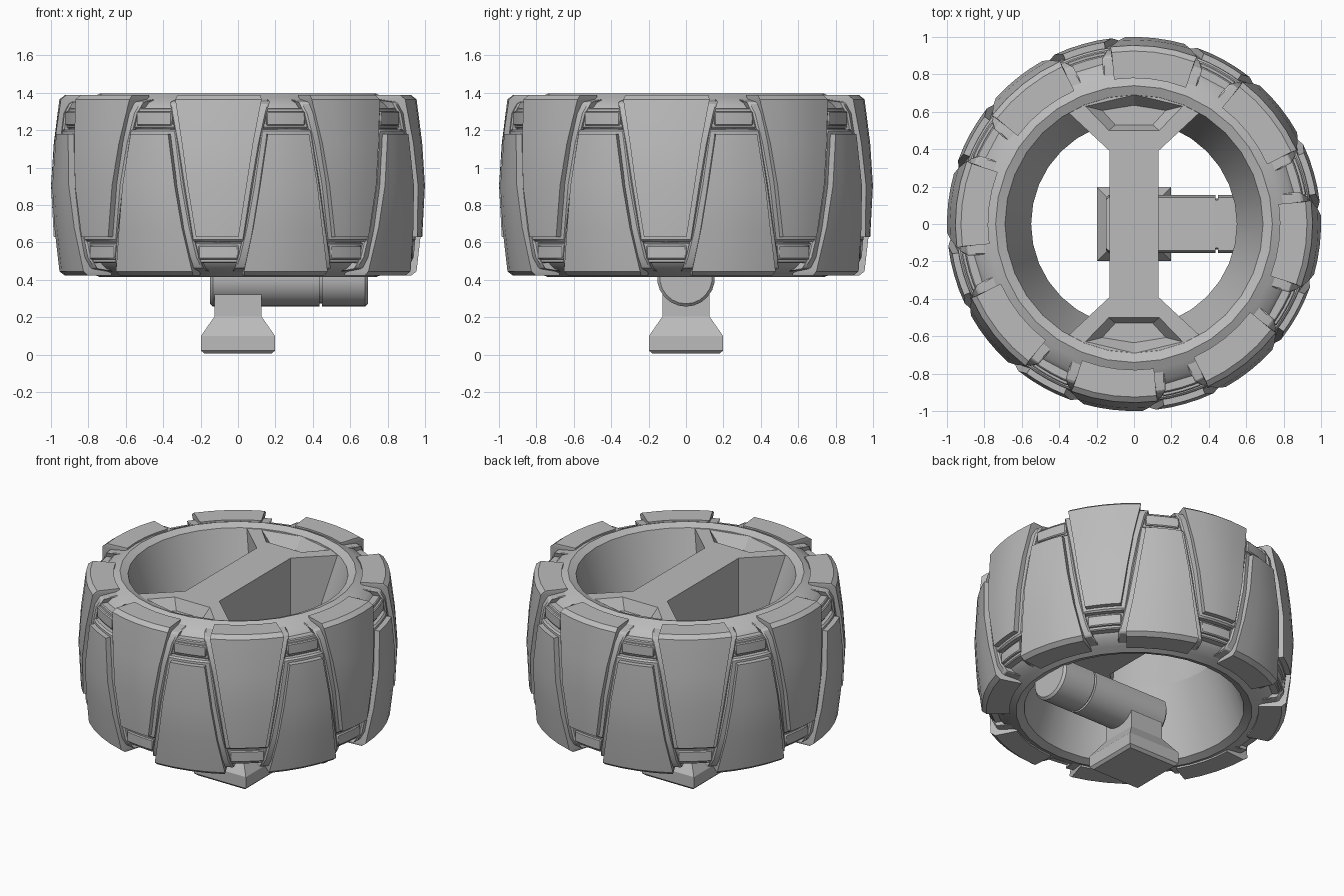
import bpy, bmesh, math
from mathutils import Matrix

if "Cube" in bpy.data.objects:
    bpy.data.objects.remove(bpy.data.objects["Cube"])

grey = bpy.data.materials.new("plain grey")
grey.diffuse_color = (0.5, 0.5, 0.5, 1)
grey.use_nodes = True
grey.node_tree.nodes["Principled BSDF"].inputs["Base Color"].default_value = grey.diffuse_color
MID = 0.905  # mid height of the wheel


def finish(bm, name, bevel=0, smooth=None):
    bmesh.ops.recalc_face_normals(bm, faces=bm.faces)
    me = bpy.data.meshes.new(name)
    bm.to_mesh(me)
    bm.free()
    ob = bpy.data.objects.new(name, me)
    bpy.context.collection.objects.link(ob)
    me.materials.append(grey)
    bpy.ops.object.select_all(action='DESELECT')
    ob.select_set(True)
    bpy.context.view_layer.objects.active = ob
    if smooth:
        bpy.ops.object.shade_smooth_by_angle(angle=math.radians(smooth))
    if bevel:
        m = ob.modifiers.new("edge", 'BEVEL')
        m.width, m.segments, m.limit_method = bevel, 1, 'ANGLE'
        m.angle_limit = math.radians(40)
    return ob


def loft(bm, rings, closed=False):
    """Skin equal-length rings of points; cap the ends unless closed."""
    vs = [[bm.verts.new(p) for p in r] for r in rings]
    n = len(vs[0])
    for i in range(len(vs) if closed else len(vs) - 1):
        a, b = vs[i], vs[(i + 1) % len(vs)]
        for j in range(n):
            bm.faces.new((a[j], a[(j + 1) % n], b[(j + 1) % n], b[j]))
    if not closed:
        bm.faces.new(vs[0])
        bm.faces.new(vs[-1])


def lathe(name, profile, seg):
    bm = bmesh.new()
    loft(bm, [[(r * math.cos(a), r * math.sin(a), z) for r, z in profile]
              for a in (2 * math.pi * i / seg for i in range(seg))], True)
    return finish(bm, name, smooth=32)


def plate(bm, rows, angle, flip, inner=0.78):
    """Curved tapering plate: rows of (radius, z, half width) over the wheel."""
    us = [-1, -0.5, 0, 0.5, 1]
    rings = []
    for r, z, hw in rows:
        def pt(rad, u):
            a = angle + u * hw / r
            return (rad * math.cos(a), rad * math.sin(a), 2 * MID - z if flip else z)
        rin = min(inner, r - 0.01)
        rings.append([pt(r, u) for u in us] + [pt(rin, u) for u in reversed(us)])
    loft(bm, rings)


# wheel body with waisted hole
half = [(0.55, MID), (0.69, 1.375), (0.74, 1.395), (0.785, 1.375), (0.85, 1.345),
        (0.895, 1.29), (0.915, 1.2), (0.925, MID)]
lower = [(r, 2 * MID - z) for r, z in reversed(half[1:-1])]
lathe("wheel_body", half + lower, 32)

# tread pads, trims beneath them and small blocks, alternating up and down
pad = [(0.80, 1.388, 0.20), (0.925, 1.388, 0.225), (0.955, 1.365, 0.235),
       (0.985, 1.13, 0.193), (1.0, MID, 0.16), (0.985, 0.63, 0.115)]
trim = [(0.81, 1.365, 0.26), (0.91, 1.35, 0.275), (0.94, 1.29, 0.262),
        (0.955, 1.13, 0.228), (0.965, MID, 0.19), (0.95, 0.605, 0.142)]
block = [(0.935, 0.585, 0.108), (0.935, 0.51, 0.108)]
block_base = [(0.925, 0.60, 0.13), (0.915, 0.49, 0.13)]
for name, rows, bev in (("tread_pads", pad, 0.015), ("tread_trims", trim, 0.01),
                        ("tread_blocks", block, 0.006), ("tread_block_bases", block_base, 0.006)):
    bm = bmesh.new()
    for k in range(16):
        plate(bm, rows, math.radians(-6.5 + 22.5 * k), k % 2 == 1)
    finish(bm, name, bev, smooth=30)

# spoke across the hole with flared ends
side = [(0.13, 0.39), (0.35, 0.595), (0.27, 0.66), (0, 0.715)]
q = side + [(-x, y) for x, y in reversed(side[:-1])]
outline = q + [(-x, -y) for x, y in q]
bm = bmesh.new()
loft(bm, [[(x, y, z) for x, y in outline] for z in (0.9, 1.372)])
spoke = finish(bm, "spoke")

# tapered pockets cut into both spoke ends
for s in (1, -1):
    top = [(-0.26, 0.63), (0, 0.69), (0.26, 0.63), (0.135, 0.5), (-0.135, 0.5)]
    low = [(-0.17, 0.607), (0, 0.635), (0.17, 0.607), (0.1, 0.53), (-0.1, 0.53)]
    bm = bmesh.new()
    up = [(l[0] + (t[0] - l[0]) * 1.2, l[1] + (t[1] - l[1]) * 1.2) for t, l in zip(top, low)]
    loft(bm, [[(x, s * y, z) for x, y in ring] for ring, z in ((up, 1.387), (low, 1.297))])
    cutter = finish(bm, "pocket_cutter")
    cutter.hide_render = True
    bpy.context.view_layer.objects.active = spoke
    m = spoke.modifiers.new("pocket", 'BOOLEAN')
    m.operation, m.object, m.solver = 'DIFFERENCE', cutter, 'EXACT'
    bpy.ops.object.modifier_apply(modifier=m.name)
    bpy.data.objects.remove(cutter)

# axle arm: round below, flat on top, split by a narrow groove
def arm_ring(x, r):
    pts = []
    for i in range(15):
        a = math.radians(157 + i * 226 / 14)
        pts.append((x, r * math.cos(a), 0.412 + r * math.sin(a)))
    return pts


bm = bmesh.new()
loft(bm, [arm_ring(x, r) for x, r in ((-0.15, 0.14), (-0.135, 0.155), (0.437, 0.155), (0.437, 0.138),
                                      (0.45, 0.138), (0.45, 0.155), (0.68, 0.155), (0.695, 0.14))])
finish(bm, "axle_arm", smooth=30)

# square foot flaring out below a column
bm = bmesh.new()
loft(bm, [[(sx * h, sy * h, z) for sx, sy in ((1, 1), (-1, 1), (-1, -1), (1, -1))]
          for h, z in ((0.18, 0.005), (0.198, 0.022), (0.198, 0.1), (0.125, 0.205), (0.125, 0.42))])
finish(bm, "foot")
